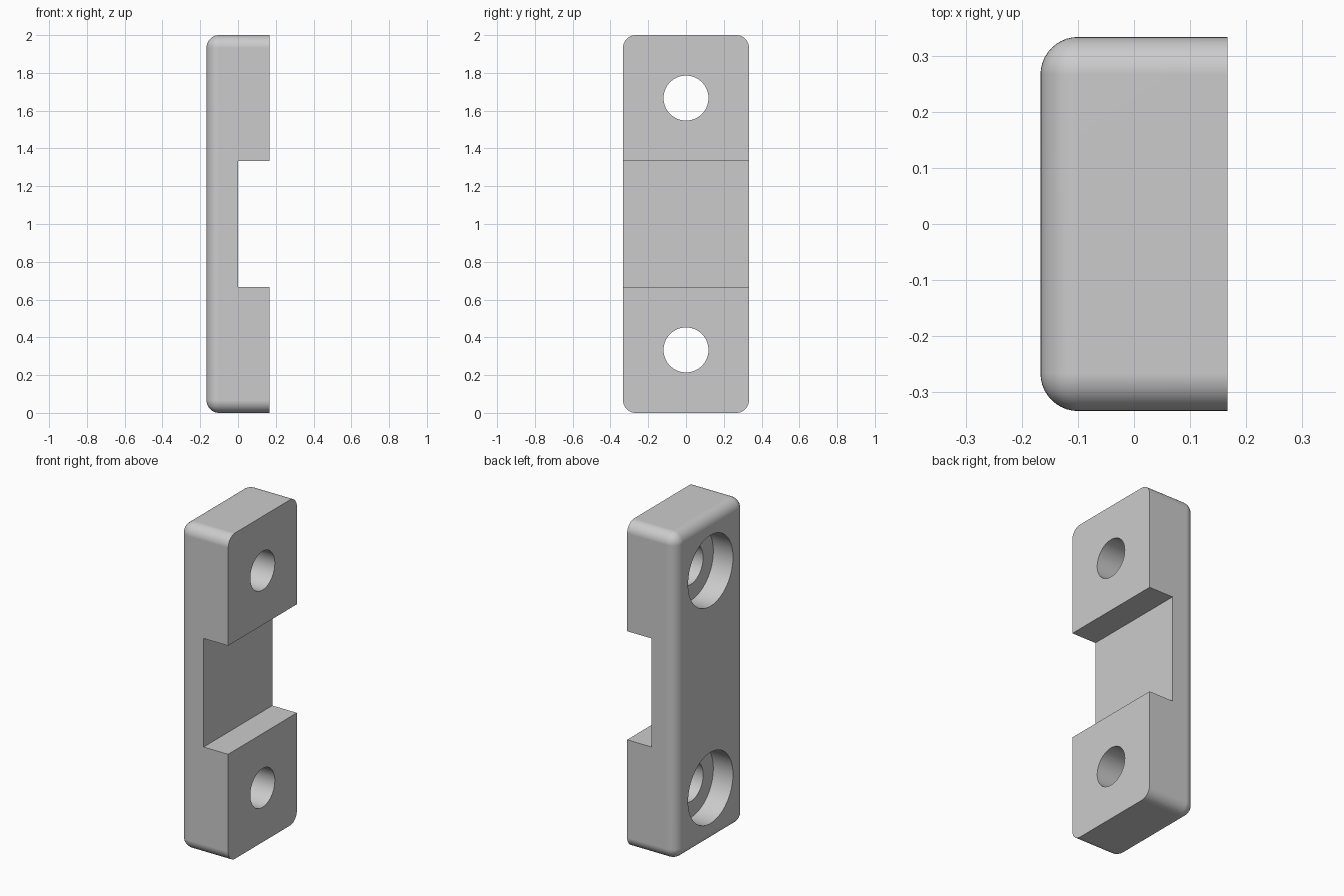
import bpy
import bmesh
import math

cube = bpy.data.objects.get("Cube")
if cube:
    bpy.data.objects.remove(cube, do_unlink=True)

WIDTH, DEPTH, HEIGHT = 1 / 3, 2 / 3, 2.0
FILLET = 0.067

grey = bpy.data.materials.new("light_grey")
grey.use_nodes = True
grey.diffuse_color = (0.6, 0.6, 0.6, 1)
grey.node_tree.nodes["Principled BSDF"].inputs["Base Color"].default_value = (0.6, 0.6, 0.6, 1)


def box(name, size, location):
    bpy.ops.mesh.primitive_cube_add(size=1, location=location)
    obj = bpy.context.object
    obj.name = name
    obj.scale = size
    bpy.ops.object.transform_apply(location=True, rotation=False, scale=True)
    obj.data.materials.append(grey)
    return obj


def bore(name, radius, x_start, x_end, z):
    """Cylinder lying along x."""
    bpy.ops.mesh.primitive_cylinder_add(
        vertices=64, radius=radius, depth=x_end - x_start,
        location=((x_start + x_end) / 2, 0, z), rotation=(0, math.pi / 2, 0))
    obj = bpy.context.object
    obj.name = name
    obj.data.materials.append(grey)
    return obj


def cut(target, cutter):
    cutter.hide_render = True
    mod = target.modifiers.new("cut", "BOOLEAN")
    mod.operation = "DIFFERENCE"
    mod.solver = "EXACT"
    mod.object = cutter
    bpy.context.view_layer.objects.active = target
    bpy.ops.object.modifier_apply(modifier=mod.name)
    bpy.data.objects.remove(cutter, do_unlink=True)


# Block, filleted on every edge except around its flat +x mounting face
block = box("mounting_block", (WIDTH, DEPTH, HEIGHT), (0, 0, HEIGHT / 2))
bm = bmesh.new()
bm.from_mesh(block.data)
rounded = [e for e in bm.edges if any(v.co.x < 0 for v in e.verts)]
bmesh.ops.bevel(bm, geom=rounded, offset=FILLET, segments=10, profile=0.5,
                affect="EDGES", clamp_overlap=True)
bm.to_mesh(block.data)
bm.free()

# Central channel across the mounting face
cut(block, box("channel_cutter", (0.5, 1, HEIGHT / 3), (0.25, 0, HEIGHT / 2)))

# Counterbored screw holes
for z in (HEIGHT / 6, HEIGHT * 5 / 6):
    cut(block, bore("hole_cutter", 0.119, -0.5, 0.5, z))
    cut(block, bore("counterbore_cutter", 0.218, -0.5, -0.033, z))

# Smooth fillets and bores, crisp edges elsewhere
bpy.ops.object.select_all(action="DESELECT")
block.select_set(True)
bpy.context.view_layer.objects.active = block
bpy.ops.object.shade_smooth_by_angle(angle=math.radians(30))
weighted = block.modifiers.new("weighted_normals", "WEIGHTED_NORMAL")
weighted.keep_sharp = True
